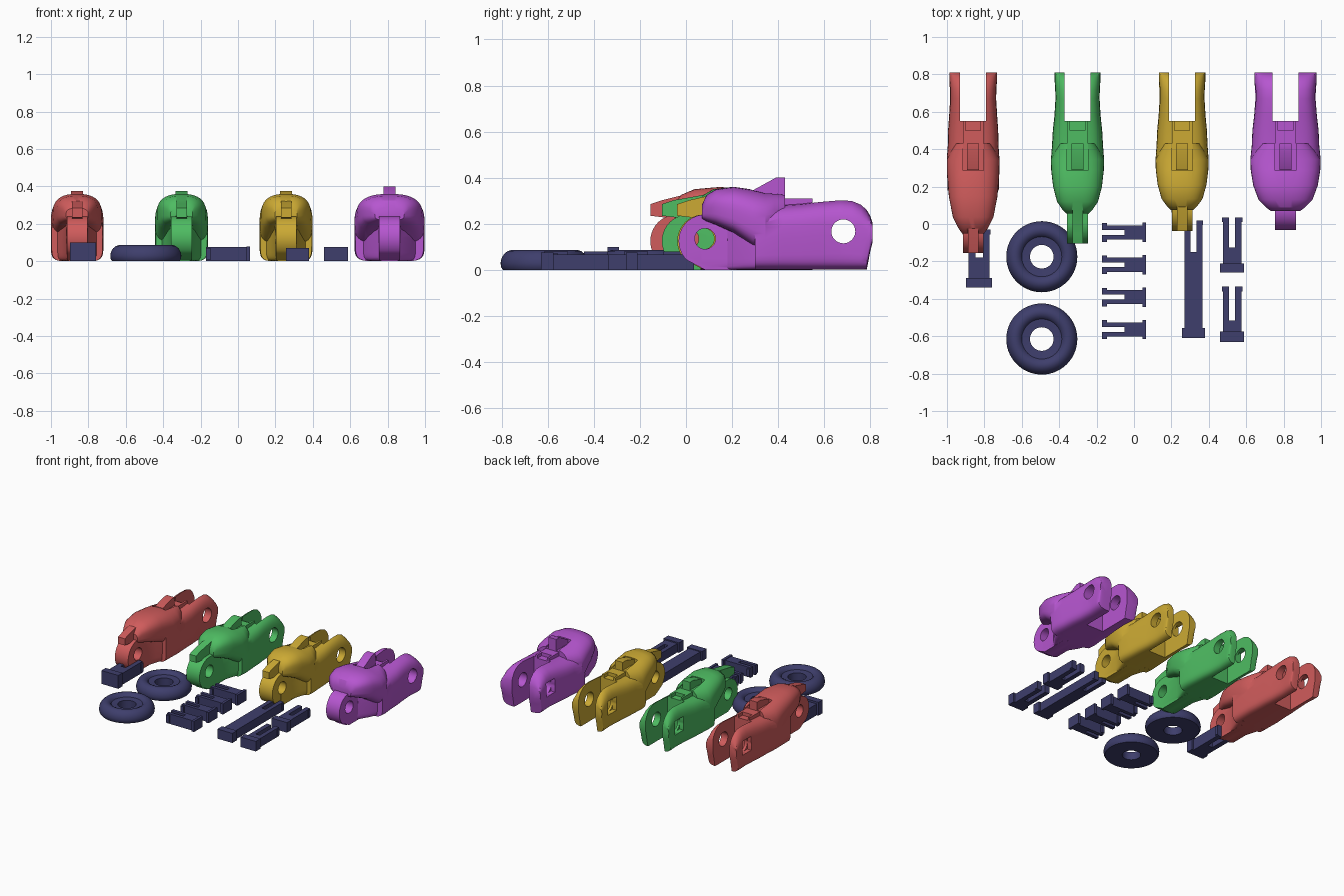
import bpy, bmesh, math
from mathutils import Matrix

if "Cube" in bpy.data.objects:
    bpy.data.objects.remove(bpy.data.objects["Cube"])


def material(name, rgb):
    m = bpy.data.materials.new(name)
    m.diffuse_color = [((c / 255 + 0.055) / 1.055) ** 2.4 for c in rgb] + [1]
    m.use_nodes = True
    m.node_tree.nodes["Principled BSDF"].inputs["Base Color"].default_value = m.diffuse_color
    return m


RED = material("red plastic", (208, 92, 92))
GREEN = material("green plastic", (78, 188, 98))
YELLOW = material("yellow plastic", (204, 170, 52))
PURPLE = material("purple plastic", (182, 86, 208))
NAVY = material("navy plastic", (62, 62, 108))


def make(name, bm, mat=None):
    bmesh.ops.recalc_face_normals(bm, faces=bm.faces)
    me = bpy.data.meshes.new(name)
    bm.to_mesh(me)
    bm.free()
    ob = bpy.data.objects.new(name, me)
    bpy.context.collection.objects.link(ob)
    if mat:
        me.materials.append(mat)
    return ob


def smooth(ob):
    bpy.ops.object.select_all(action='DESELECT')
    ob.select_set(True)
    bpy.context.view_layer.objects.active = ob
    bpy.ops.object.shade_smooth_by_angle(angle=math.radians(32))


def add_box(bm, x0, x1, y0, y1, z0, z1):
    m = Matrix.Translation(((x0 + x1) / 2, (y0 + y1) / 2, (z0 + z1) / 2))
    m = m @ Matrix.Diagonal((x1 - x0, y1 - y0, z1 - z0, 1))
    bmesh.ops.create_cube(bm, size=1, matrix=m)


def box(*dims):
    bm = bmesh.new()
    add_box(bm, *dims)
    return make("box_part", bm)


def side_profile(pts, x0, x1):
    """Extrude a (y, z) outline across x."""
    bm = bmesh.new()
    f = bm.faces.new([bm.verts.new((x0, y, z)) for y, z in pts])
    r = bmesh.ops.extrude_face_region(bm, geom=[f])
    for v in r["geom"]:
        if isinstance(v, bmesh.types.BMVert):
            v.co.x = x1
    return make("profile_part", bm)


def circle(y, z, r, n=32):
    return [(y + r * math.cos(2 * math.pi * i / n), z + r * math.sin(2 * math.pi * i / n)) for i in range(n)]


def loft(cx, sections, top_n=2.7, low_n=6, n=40):
    """Skin rounded cross-sections given as (y, half width, bottom, top)."""
    bm = bmesh.new()
    rings = []
    for y, w, z0, z1 in sections:
        ring = []
        for i in range(n):
            a = 2 * math.pi * i / n
            c, s = math.cos(a), math.sin(a)
            e = 2 / (top_n if s >= 0 else low_n)
            x = w * math.copysign(abs(c) ** e, c)
            z = (z0 + z1) / 2 + (z1 - z0) / 2 * math.copysign(abs(s) ** e, s)
            ring.append(bm.verts.new((cx + x, y, z)))
        rings.append(ring)
    for a, b in zip(rings, rings[1:]):
        for i in range(n):
            j = (i + 1) % n
            bm.faces.new((a[i], a[j], b[j], b[i]))
    bm.faces.new(rings[0])
    bm.faces.new(rings[-1])
    return make("loft_part", bm)


def combine(ob, parts, op):
    for p in parts:
        mod = ob.modifiers.new("combine", 'BOOLEAN')
        mod.operation, mod.solver, mod.object = op, 'EXACT', p
        me = bpy.data.meshes.new_from_object(ob.evaluated_get(bpy.context.evaluated_depsgraph_get()))
        ob.modifiers.clear()
        ob.data = me
        bpy.data.objects.remove(p)


def finger(name, mat, cx, w, rear_w, front, hood, tab_top, nose):
    yb = hood + 0.23                      # front wall of the main body
    # main body with rounded hinge end
    body = loft(cx, [
        (yb, w * 0.97, 0, 0.265), (0.345, w, 0, 0.275), (0.42, w * 0.96, 0, 0.282),
        (0.5, (w + rear_w) / 2, 0, 0.287), (0.58, rear_w * 1.01, 0, 0.297), (0.67, rear_w * 0.97, 0, 0.305),
        (0.72, rear_w * 0.98, 0, 0.302), (0.76, rear_w, 0, 0.285), (0.785, rear_w, 0.002, 0.262),
        (0.80, rear_w, 0.08, 0.235), (0.81, rear_w, 0.12, 0.205)], 3.4)
    body.name = name
    # hood over the front joint
    span = 0.345 - hood
    rows = [(0, .42, .22, .285), (.07, .56, .21, .325), (.22, .77, .195, .35), (.5, .92, .16, .36),
            (.8, .99, .10, .348), (1, 1, .08, .335)]
    hood_part = loft(cx, [(hood + t * span, w * k, a, b) for t, k, a, b in rows]
                     + [(0.385, w * 0.86, 0.1, 0.333), (0.43, w * 0.68, 0.12, 0.33)], 2.5, 4)
    # flared neck and hinge tongue
    neck = loft(cx, [(front + 0.1, 0.056, 0, 0.24), (yb - 0.12, 0.06, 0, 0.25),
                     (yb - 0.05, w * 0.6, 0, 0.255), (yb + 0.05, w * 0.88, 0, 0.26)], 4, 8)
    hy = front + 0.115
    arc = [(hy + 0.115 * math.cos(a), 0.125 + 0.115 * math.sin(a))
           for a in [math.radians(90 + 9 * i) for i in range(16)]]
    tongue = side_profile(arc + [(hy, 0), (yb, 0), (yb, 0.24)], cx - 0.055, cx + 0.055)
    # rear block and raised tab on top
    block = box(cx - 0.055, cx + 0.055, 0.40, 0.565, 0.2, 0.31)
    tab = side_profile([(0.29, 0.3), (0.29, 0.345), (0.39, tab_top), (0.43, tab_top), (0.43, 0.25), (0.36, 0.25)],
                       cx - 0.032, cx + 0.032)
    extra = []
    if nose:
        # small nose reaching over the tongue
        extra = [side_profile([(front, 0.235), (front, 0.285), (front + 0.05, 0.302), (hood + 0.1, 0.34),
                               (hood + 0.1, 0.25), (front + 0.08, 0.225)], cx - 0.028, cx + 0.028)]
    # channel around the tab
    combine(hood_part, [box(cx - 0.055, cx + 0.055, 0.285, 0.5, 0.315, 0.5)], 'DIFFERENCE')
    combine(body, [neck, tongue, hood_part, block, tab] + extra, 'UNION')
    # fork gap, hinge holes, square pin socket and top notch
    combine(body, [
        box(cx - 0.07, cx + 0.07, 0.55, 1, -1, 1),
        side_profile(circle(0.683, 0.167, 0.052), cx, cx + 0.5),
        side_profile(circle(0.683, 0.167, 0.052), cx - 0.5, cx),
        box(cx - 0.5, cx - rear_w + 0.035, 0.632, 0.734, 0.116, 0.218),
        side_profile(circle(hy, 0.135, 0.045), cx - 0.2, cx + 0.2),
        box(cx - 0.04, cx + 0.04, 0.5, 0.6, 0.285, 0.5)], 'DIFFERENCE')
    body.data.materials.clear()
    body.data.materials.append(mat)
    smooth(body)


finger("red_finger_segment", RED, -0.86, 0.141, 0.127, -0.155, -0.05, 0.375, True)
finger("green_finger_segment", GREEN, -0.302, 0.142, 0.122, -0.105, 0.055, 0.375, True)
finger("yellow_finger_segment", YELLOW, 0.257, 0.142, 0.124, -0.038, 0.075, 0.375, True)
finger("purple_thumb_segment", PURPLE, 0.81, 0.188, 0.166, -0.032, 0.07, 0.40, False)


def pin(name, cx, y0, y1, slot, head, head_h, half, leg_h, barb, inner, turn=False):
    """Split snap pin: head at y0, two legs with barbs at y1."""
    bm = bmesh.new()
    add_box(bm, -half, half, y0, y0 + head, 0, head_h)
    leg = half - 0.014
    add_box(bm, -leg, leg, y0 + head, slot, 0, leg_h)
    for s in (-1, 1):
        a, b = sorted((s * inner, s * leg))
        add_box(bm, a, b, slot, y1, 0, leg_h)
        a, b = sorted((s * inner, s * barb))
        add_box(bm, a, b, y1 - 0.025, y1, 0.008, leg_h - 0.008)
    if turn:
        bm.transform(Matrix.Rotation(math.pi / 2, 4, 'Z'))
        bm.transform(Matrix.Translation((0, cx, 0)))
    else:
        bm.transform(Matrix.Translation((cx, 0, 0)))
    make(name, bm, NAVY)


# snap pins
pin("wide_pin", -0.828, -0.34, -0.03, -0.18, 0.05, 0.10, 0.07, 0.085, 0.062, 0.02)
pin("long_pin", 0.318, -0.61, 0.02, -0.15, 0.055, 0.072, 0.062, 0.066, 0.052, 0.016)
pin("medium_pin_back", 0.525, -0.26, 0.035, -0.125, 0.05, 0.075, 0.064, 0.066, 0.054, 0.016)
pin("medium_pin_front", 0.525, -0.63, -0.335, -0.515, 0.055, 0.075, 0.064, 0.066, 0.054, 0.016)
for i in range(4):
    pin("short_pin_%d" % (i + 1), -0.045 - 0.173 * i, -0.065, 0.17, 0.05, 0.02, 0.08, 0.052, 0.075, 0.05, 0.013, True)

# rounded rings with a recessed centre
for name, y in (("ring_back", -0.175), ("ring_front", -0.615)):
    prof = [(0.063, 0), (0.18, 0), (0.188, 0.012), (0.19, 0.03), (0.186, 0.05), (0.175, 0.069), (0.16, 0.081),
            (0.145, 0.086), (0.13, 0.084), (0.115, 0.076), (0.107, 0.064), (0.063, 0.06)]
    n = 56
    bm = bmesh.new()
    rings = []
    for i in range(n):
        a = 2 * math.pi * i / n
        rings.append([bm.verts.new((-0.493 + r * math.cos(a), y + r * math.sin(a), z)) for r, z in prof])
    for i in range(n):
        a, b = rings[i], rings[(i + 1) % n]
        for k in range(len(prof)):
            m = (k + 1) % len(prof)
            bm.faces.new((a[k], a[m], b[m], b[k]))
    smooth(make(name, bm, NAVY))
